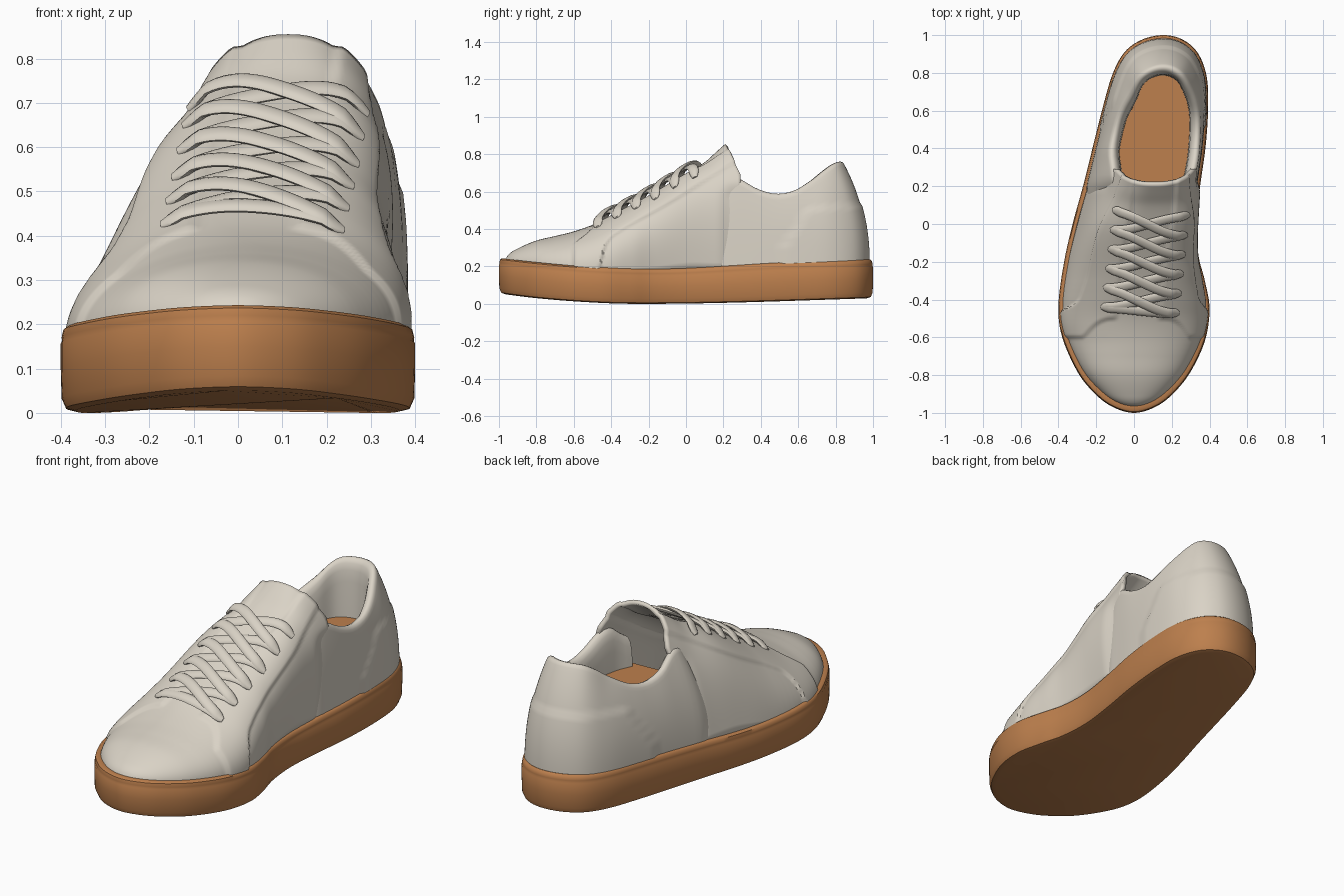
import bpy, math
from mathutils import Vector

if "Cube" in bpy.data.objects:
    bpy.data.objects.remove(bpy.data.objects["Cube"])


def material(name, rgb):
    m = bpy.data.materials.new(name)
    m.diffuse_color = (*rgb, 1)
    m.use_nodes = True
    m.node_tree.nodes["Principled BSDF"].inputs["Base Color"].default_value = m.diffuse_color
    return m


GREY = material("warm_grey_leather", (0.70, 0.65, 0.565))
BROWN = material("tan_rubber", (0.51, 0.215, 0.075))


def curve(points):
    """Smooth interpolation through (position, value) pairs."""
    xs, vs = zip(*points)
    n = len(xs)
    slope = [(vs[min(i + 1, n - 1)] - vs[max(i - 1, 0)]) /
             (xs[min(i + 1, n - 1)] - xs[max(i - 1, 0)]) for i in range(n)]

    def f(x):
        x = min(max(x, xs[0]), xs[-1])
        i = max(j for j in range(n - 1) if xs[j] <= x)
        h = xs[i + 1] - xs[i]
        t = (x - xs[i]) / h
        return ((2*t**3 - 3*t*t + 1) * vs[i] + (t**3 - 2*t*t + t) * h * slope[i]
                + (3*t*t - 2*t**3) * vs[i + 1] + (t**3 - t*t) * h * slope[i + 1])
    return f


def step(a, b, x):
    t = min(max((x - a) / (b - a), 0), 1)
    return t * t * (3 - 2 * t)


def loft(name, rows, mat, closed=False, caps=False, thickness=0, angle=40):
    """Skin a grid of points; closed wraps each row, caps fill the end rows."""
    n = len(rows[0])
    faces = []
    for i in range(len(rows) - 1):
        for j in range(n if closed else n - 1):
            k = (j + 1) % n
            faces.append((i*n + j, i*n + k, (i + 1)*n + k, (i + 1)*n + j))
    if caps:
        faces.append(tuple(reversed(range(n))))
        faces.append(tuple(range((len(rows) - 1) * n, len(rows) * n)))
    me = bpy.data.meshes.new(name)
    me.from_pydata([tuple(p) for r in rows for p in r], [], faces)
    me.materials.append(mat)
    ob = bpy.data.objects.new(name, me)
    bpy.context.collection.objects.link(ob)
    bpy.context.view_layer.objects.active = ob
    ob.select_set(True)
    bpy.ops.object.shade_smooth_by_angle(angle=math.radians(angle))
    ob.select_set(False)
    if thickness:
        mod = ob.modifiers.new("thickness", 'SOLIDIFY')
        mod.thickness, mod.offset = thickness, -1
    return ob


# Footprint: counter-clockwise from the toe tip
FOOT = [(0, -1), (.11, -.97), (.2, -.905), (.295, -.79), (.375, -.62), (.4, -.45), (.375, -.3),
        (.342, -.17), (.33, 0), (.35, .2), (.378, .4), (.392, .6), (.385, .78), (.335, .91),
        (.25, .98), (.15, 1), (.04, .975), (-.05, .91), (-.115, .79), (-.17, .6), (-.22, .4),
        (-.27, .2), (-.325, 0), (-.37, -.2), (-.4, -.43), (-.38, -.6), (-.295, -.79),
        (-.2, -.905), (-.11, -.97)]
outline = []
for i in range(len(FOOT)):
    p = [Vector(FOOT[(i + k) % len(FOOT)]) for k in (-1, 0, 1, 2)]
    for s in range(6):
        t = s / 6
        outline.append(0.5 * (2*p[1] + (p[2] - p[0])*t + (2*p[0] - 5*p[1] + 4*p[2] - p[3])*t*t
                              + (3*p[1] - p[0] - 3*p[2] + p[3])*t**3))


def inset(d):
    n = len(outline)
    res = []
    for i, p in enumerate(outline):
        e = (outline[(i + 1) % n] - outline[i - 1]).normalized()
        res.append(p - Vector((e.y, -e.x)) * d)
    return res


def edges(y):
    """Left and right x of the footprint at y."""
    hits = []
    for a, b in zip(outline, outline[1:] + outline[:1]):
        if (a.y - y) * (b.y - y) <= 0 and a.y != b.y:
            hits.append(a.x + (b.x - a.x) * (y - a.y) / (b.y - a.y))
    return min(hits), max(hits)


# Sole with a faint welt line near its top
sole_low = curve([(-1, .055), (-.8, .03), (-.55, .01), (-.3, 0), (.2, .005), (1, .03)])
sole_top = curve([(-1, .245), (-.8, .222), (-.55, .2), (-.25, .187), (0, .19), (.5, .22), (1, .237)])
rows = []
for d, f in [(.035, 0), (.012, .03), (.002, .15), (0, .5), (0, .8), (.003, .83),
             (.002, .87), (.006, .96), (.016, 1), (.035, 1)]:
    rows.append([(p.x, p.y, sole_low(p.y) + f * (sole_top(p.y) - sole_low(p.y))) for p in inset(d)])
loft("sole", rows, BROWN, closed=True, caps=True)

# Raised insole seen through the opening
bed = [(max(p.x, -.17), p.y) for p in inset(.07) if p.y > .08]
loft("insole", [[(*p, z) for p in bed] for z in (.42, .45)], BROWN, closed=True, caps=True)

# Vamp: arched sections from toe to tongue
top = curve([(-.975, .218), (-.95, .262), (-.9, .295), (-.8, .338), (-.7, .362), (-.6, .387),
             (-.5, .422), (-.4, .472), (-.2, .577), (0, .697), (.1, .757), (.16, .81), (.21, .855)])
roundness = curve([(-1, 2.1), (-.6, 2.2), (-.4, 2.35), (-.2, 2.8), (0, 3.1), (.1, 2.8), (.21, 2.35)])
lean = curve([(-1, 0), (-.6, .01), (-.4, .03), (0, .085), (.21, .07)])
panel = curve([(-.47, .16), (-.43, .31), (-.36, .38), (-.1, .53), (.3, .78)])


def power(y, outer):
    """Section roundness; the outer forefoot slopes more gently."""
    return roundness(y) * (1 - .13 * outer * step(-.8, -.6, y) * (1 - step(-.3, 0, y)))


def base(y):
    l, r = edges(y * 1.025)
    return (l + r) / 2, max((r - l) / 2 - .02, .005)


def vamp_point(y, a):
    co, si = math.cos(a), math.sin(a)
    zb, n = sole_top(y) - .025, power(y, co < 0)
    h = top(y) - zb
    fz = abs(si) ** (2 / n)
    z = zb + h * fz
    yy = y + step(-.05, .21, y) * min(.08, (1 - fz) * h * .5)
    mid, hw = base(yy)
    # Lower rear edge tucks under the heel quarter
    hw -= .024 * step(.16, .26, yy) * (1 - step(.56, .66, z))
    off = math.copysign(abs(co) ** (2 / n), co) * hw
    # Raised lace panel with a centre slot
    seam = -.61 + .1 * step(.6, .95, si)
    up = step(seam, seam + .02, yy) * step(.1, .125, abs(off))
    up *= max(step(panel(yy) - .012, panel(yy) + .008, z), 1 - step(-.475, -.445, yy))
    up *= .012
    return (mid + lean(y) * fz + off + co * up, yy, z + si * up)


rows = []
for i in range(121):
    y = -.97 + 1.18 * (i / 120) ** 1.4
    rows.append([vamp_point(y, math.pi * (1 - j / 96)) for j in range(97)])
loft("vamp", rows, GREY, thickness=.022)

# Heel quarter: outer wall, padded collar and lining swept round the opening
rim_z = curve([(.1, .58), (.16, .62), (.22, .67), (.28, .67), (.38, .615), (.48, .588), (.58, .605),
               (.68, .66), (.77, .725), (.82, .755), (.87, .762)])
k_left = curve([(.1, .62), (.28, .71), (.4, .8), (.6, .77), (.8, .68), (1, .70)])
k_right = curve([(.1, .86), (.28, .93), (.4, .94), (.6, .9), (.8, .75), (1, .70)])
rows = []
for p, tucked in zip(inset(.016), inset(.04)):
    if p.y < .1:
        continue
    p = p.lerp(tucked, 1 - step(.12, .22, p.y))
    p = Vector((p.x, p.y / 1.01))
    o = Vector((.13, min(p.y, .55)))
    side = step(.05, .25, p.x)
    k = k_left(p.y) * (1 - side) + k_right(p.y) * side
    rim = o + (p - o) * k
    zb, zr = sole_top(p.y) - .025, rim_z(rim.y)
    inward = (o - rim).normalized()
    bulge = 2.2 + side * (1 - step(.7, .9, p.y))
    row = []
    for j in range(25):
        s = j / 24
        q = p.lerp(rim, s ** bulge)
        z = zb + (zr - .018 - zb) * s
        # Slightly raised heel counter
        edge = .5 + .12 * step(.25, .5, z)
        q = q - inward * .008 * step(edge, edge + .02, q.y) * (1 - step(.49, .51, z - .1 * (q.y - .6)))
        row.append((q.x, q.y, z))
    for d, dz in [(.008, -.005), (.02, 0), (.034, -.006), (.047, -.025), (.055, -.06), (.06, -.12)]:
        q = rim + inward * d
        row.append((q.x, q.y, zr + dz))
    q = rim + inward * .062
    row.append((q.x, q.y, .4))
    rows.append(row)
loft("heel_quarter", rows, GREY, angle=60)


# Laces: flat ribbons lying on the vamp
def surface(x, y):
    zb = sole_top(y) - .025
    mid, hw = base(y)
    h, fz = top(y) - zb, 1
    for _ in range(4):
        off = x - mid - lean(y) * fz
        n = power(y, off < 0)
        fz = (1 - min(abs(off) / hw, .97) ** n) ** (1 / n)
    return zb + h * fz


def lace(name, a, b, lift):
    rows = []
    a, b = Vector(a), Vector(b)
    for i in range(25):
        t = i / 24
        q = Vector((a.x + (b.x - a.x) * t, a.y + (b.y - a.y) * step(0, 1, t)))
        e = .004
        normal = Vector((-(surface(q.x + e, q.y) - surface(q.x - e, q.y)) / (2*e),
                         -(surface(q.x, q.y + e) - surface(q.x, q.y - e)) / (2*e), 1)).normalized()
        d = Vector((b.x - a.x, (b.y - a.y) * 6 * t * (1 - t), 0)).normalized()
        across = normal.cross(d).normalized()
        near = min(t, 1 - t)
        end = min(1, .5 + 9 * near)
        height = .008 + (.014 + lift * math.sin(math.pi * t)) * min(1, 8 * near)
        c = Vector((q.x, q.y, surface(q.x, q.y))) + normal * height
        rows.append([c + across * .027 * end * math.cos(w) + normal * .011 * math.sin(w)
                     for w in (2 * math.pi * k / 10 for k in range(10))])
    loft(name, rows, GREY, closed=True, caps=True, angle=60)


left = [(-.17 + .013 * i, -.435 + .102 * i) for i in range(6)]
right = [(.235 + .01 * i, -.465 + .103 * i) for i in range(6)]
lace("lace_bottom_bar", left[0], right[0], .002)
for i in range(5):
    lace(f"lace_under_{i + 1}", left[i], right[i + 1], 0)
    lace(f"lace_over_{i + 1}", right[i], left[i + 1], .016)
